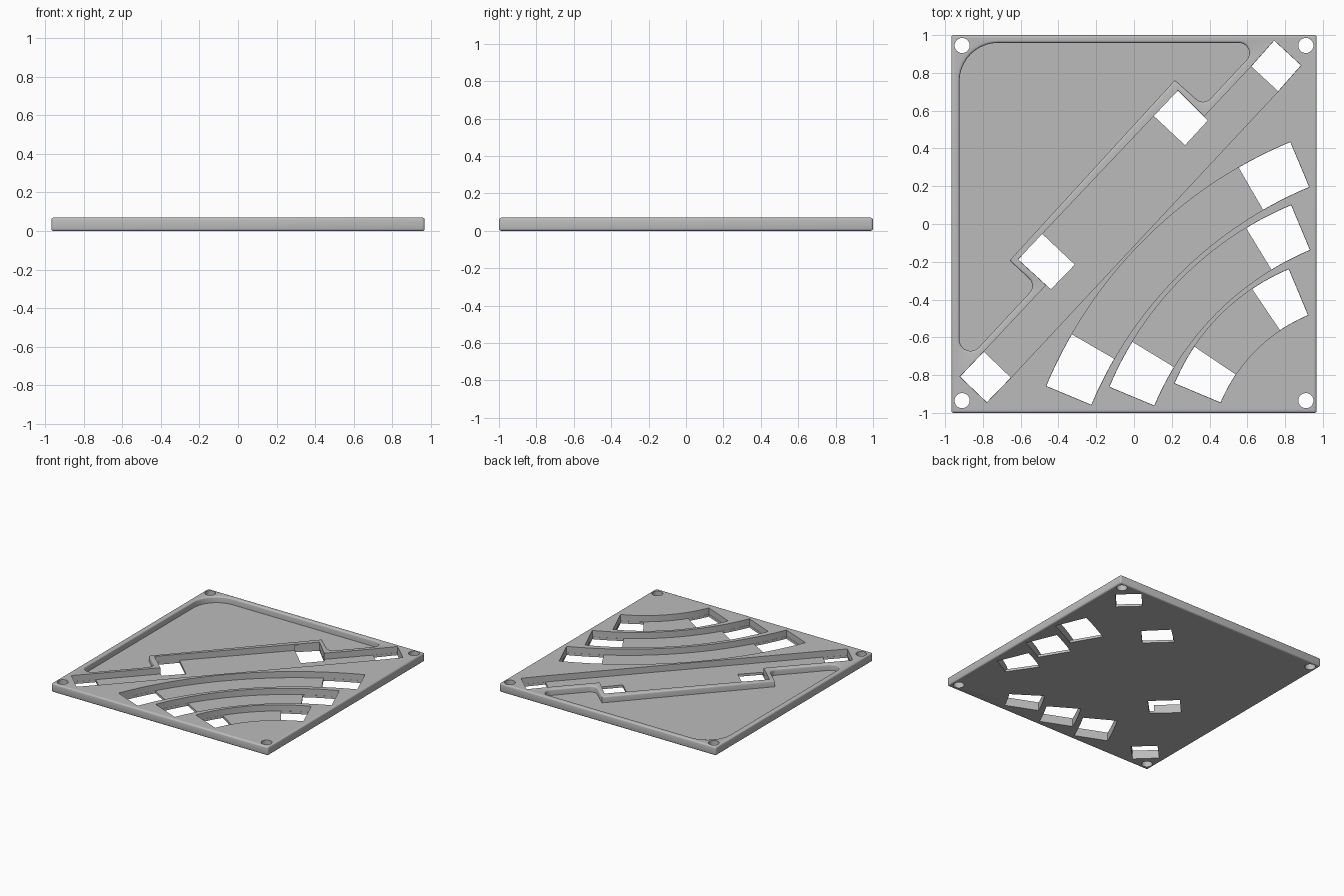
import bpy, bmesh, math
from mathutils import Vector

cube = bpy.data.objects.get("Cube")
if cube:
    bpy.data.objects.remove(cube, do_unlink=True)

TOP, FLOOR, EDGE = 0.07, 0.02, 0.012
HALF_X, HALF_Y = 0.967, 1.0

grey = bpy.data.materials.new("plain_grey")
grey.use_nodes = True
grey.diffuse_color = (0.5, 0.5, 0.5, 1)
grey.node_tree.nodes["Principled BSDF"].inputs["Base Color"].default_value = (0.5, 0.5, 0.5, 1)


def make_object(name, bm):
    bmesh.ops.recalc_face_normals(bm, faces=bm.faces)
    mesh = bpy.data.meshes.new(name)
    bm.to_mesh(mesh)
    bm.free()
    mesh.materials.append(grey)
    obj = bpy.data.objects.new(name, mesh)
    bpy.context.collection.objects.link(obj)
    return obj


def offset(points, amount):
    """Grow a counter-clockwise outline by a distance."""
    result = []
    for i, p in enumerate(points):
        a = (p - points[i - 1]).normalized()
        b = (points[(i + 1) % len(points)] - p).normalized()
        na, nb = Vector((a.y, -a.x)), Vector((b.y, -b.x))
        result.append(p + (na + nb) * amount / (1 + na.dot(nb)))
    return result


def round_corners(corners, steps=10):
    """Replace each (x, y, radius) corner by a circular arc."""
    result = []
    pts = [Vector(c[:2]) for c in corners]
    for i, p in enumerate(pts):
        r = corners[i][2]
        if not r:
            result.append(p)
            continue
        u = (pts[i - 1] - p).normalized()
        v = (pts[(i + 1) % len(pts)] - p).normalized()
        half = u.angle(v) / 2
        centre = p + (u + v).normalized() * r / math.sin(half)
        start = p + u * r / math.tan(half) - centre
        end = p + v * r / math.tan(half) - centre
        sweep = start.angle(end)
        for k in range(steps + 1):
            t = k / steps
            result.append(centre + (start * math.sin((1 - t) * sweep)
                                    + end * math.sin(t * sweep)) / math.sin(sweep))
    return result


def loft(name, points, levels):
    """Closed solid from an outline repeated at (z, growth) levels."""
    bm = bmesh.new()
    rings = [[bm.verts.new((p.x, p.y, z)) for p in offset(points, g)] for z, g in levels]
    n = len(points)
    for low, high in zip(rings, rings[1:]):
        for i in range(n):
            j = (i + 1) % n
            bm.faces.new((low[i], low[j], high[j], high[i]))
    bm.faces.new(rings[0][::-1])
    bm.faces.new(rings[-1])
    return make_object(name, bm)


def sector(centre, inner, outer, a0, a1, steps):
    """Counter-clockwise outline of a ring segment, angles in degrees."""
    c = Vector(centre)
    angles = [math.radians(a0 + (a1 - a0) * k / steps) for k in range(steps + 1)]
    arc = lambda r, seq: [c + r * Vector((math.cos(a), math.sin(a))) for a in seq]
    return arc(outer, angles) + arc(inner, angles[::-1])


# Plate with softly rounded edges
bm = bmesh.new()
bmesh.ops.create_cube(bm, size=1)
for v in bm.verts:
    v.co = (v.co.x * 2 * HALF_X, v.co.y * 2 * HALF_Y, (v.co.z + 0.5) * TOP)
bmesh.ops.bevel(bm, geom=bm.edges[:], offset=EDGE, segments=3, profile=0.5, affect='EDGES')
plate = make_object("tray_plate", bm)

cutters = []


def pocket(points):
    cutters.append(loft("pocket_cutter", points, [(FLOOR, 0), (TOP + 0.05, 0)]))


def hole(points):
    cutters.append(loft("hole_cutter", points, [(-0.05, -0.001), (TOP - 0.01, -0.001)]))


def ccw(coords):
    pts = [Vector(c) for c in coords]
    area = sum(pts[i - 1].cross(p) for i, p in enumerate(pts))
    return pts if area > 0 else pts[::-1]


# Large corner pocket with a rounded rim
outline = round_corners([(-0.93, 0.965, 0.21), (-0.93, -0.778, 0.065), (-0.508, -0.325, 0.06),
                         (-0.65, -0.193, 0), (0.217, 0.753, 0), (0.37, 0.617, 0.06),
                         (0.694, 0.965, 0.06)])
rim = [(FLOOR, 0), (TOP - EDGE, 0)]
rim += [(TOP - EDGE * (1 - math.sin(a)), EDGE * (1 - math.cos(a)))
        for a in (math.pi / 6, math.pi / 3, math.pi / 2)]
rim.append((TOP + 0.05, EDGE))
outline = offset(outline, -EDGE / 2)
cutters.append(loft("corner_pocket_cutter", outline, rim))

# Diagonal channel, its wider middle, and the four openings
end_a = [(0.763, 0.702), (0.885, 0.84), (0.742, 0.972), (0.62, 0.834)]
end_b = [(-0.795, -0.675), (-0.922, -0.808), (-0.779, -0.945), (-0.651, -0.813)]
mid_a = [(0.233, 0.707), (0.392, 0.548), (0.27, 0.416), (0.095, 0.58)]
mid_b = [(-0.487, -0.05), (-0.312, -0.215), (-0.44, -0.347), (-0.614, -0.188)]
pocket(ccw(end_a + end_b))
pocket(ccw([mid_a[0], mid_a[1], mid_b[2], mid_b[3]]))
for square in (end_a, end_b, mid_a, mid_b):
    hole(ccw(square))

# Three curved channels, each open at both ends
START, STOP = 112.7, 157.3
for centre, inner, outer, span in (((1.758, -1.788), 2.15, 2.41, 7.3),
                                   ((1.525, -1.555), 1.536, 1.795, 8.6),
                                   ((1.255, -1.279), 0.863, 1.128, 11.3)):
    pocket(sector(centre, inner, outer, START, STOP, 40))
    hole(sector(centre, inner, outer, START, START + span, 6))
    hole(sector(centre, inner, outer, STOP - span, STOP, 6))

# Screw holes in the corners
for x in (-0.91, 0.91):
    for y in (-0.935, 0.945):
        ring = [Vector((x + 0.04 * math.cos(k * math.tau / 32),
                        y + 0.04 * math.sin(k * math.tau / 32))) for k in range(32)]
        cutters.append(loft("screw_cutter", ring, [(-0.05, 0), (TOP + 0.05, 0)]))

# Cut everything out of the plate
bpy.context.view_layer.objects.active = plate
for cutter in cutters:
    mod = plate.modifiers.new("cut", 'BOOLEAN')
    mod.operation, mod.solver, mod.object = 'DIFFERENCE', 'EXACT', cutter
    bpy.ops.object.modifier_apply(modifier=mod.name)
    bpy.data.objects.remove(cutter, do_unlink=True)

bpy.ops.object.select_all(action='DESELECT')
plate.select_set(True)
bpy.ops.object.shade_smooth_by_angle(angle=math.radians(35))
